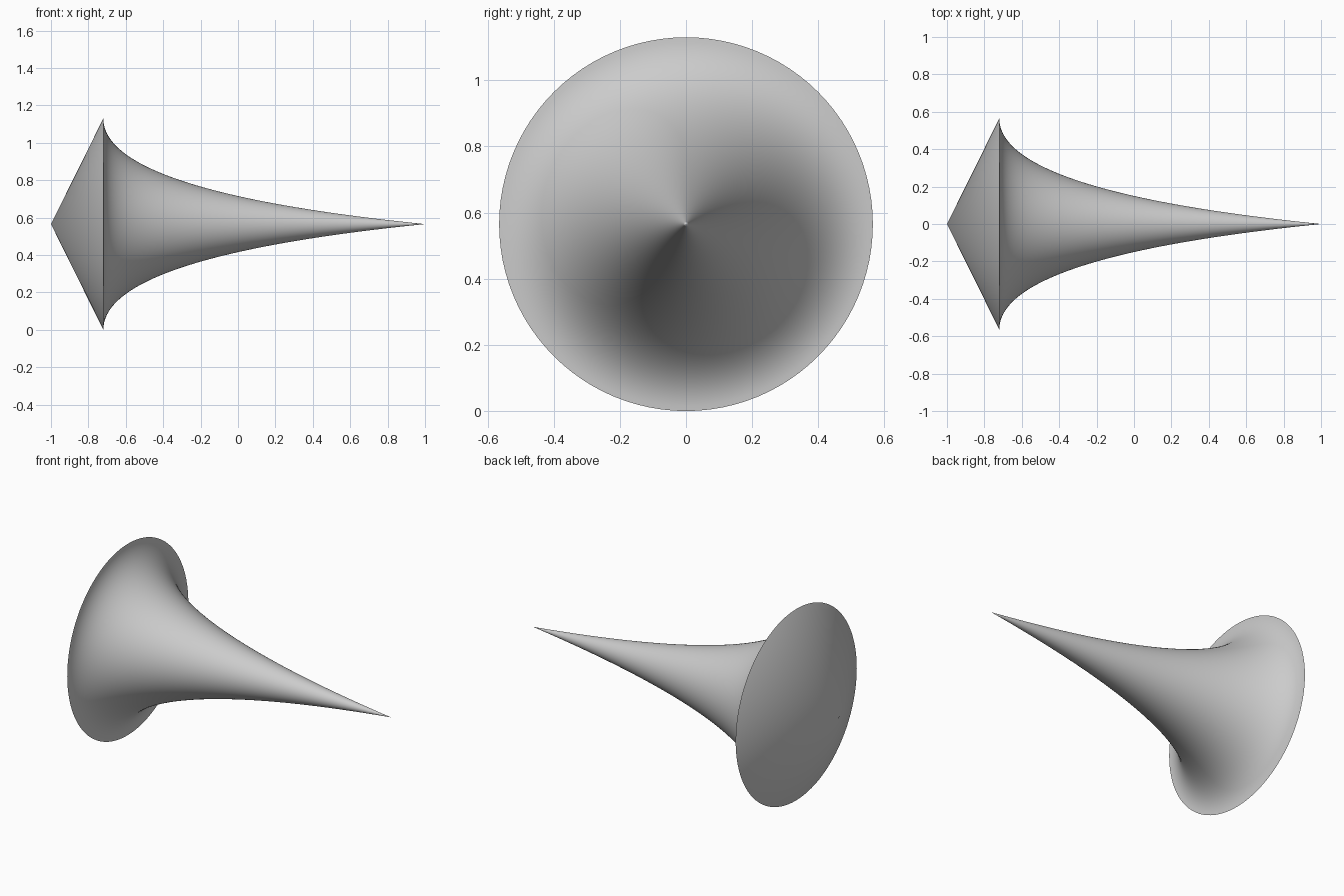
import bpy
import bmesh
import math
from mathutils import Vector

SEGMENTS = 96
RADIUS = 0.565
RIM_X = -0.72

cube = bpy.data.objects.get("Cube")
if cube:
    bpy.data.objects.remove(cube, do_unlink=True)

grey = bpy.data.materials.new("plain grey")
grey.use_nodes = True
colour = (0.6, 0.6, 0.6, 1)
grey.diffuse_color = colour
grey.node_tree.nodes["Principled BSDF"].inputs["Base Color"].default_value = colour


def lathe(name, profile):
    """Revolve (x, radius) points around the long axis."""
    bm = bmesh.new()
    verts = [bm.verts.new((x, 0, r)) for x, r in profile]
    edges = [bm.edges.new(pair) for pair in zip(verts, verts[1:])]
    bmesh.ops.spin(bm, geom=verts + edges, cent=(0, 0, 0), axis=(1, 0, 0),
                   angle=math.tau, steps=SEGMENTS, use_duplicate=False)
    bmesh.ops.remove_doubles(bm, verts=bm.verts, dist=0.00001)
    bmesh.ops.recalc_face_normals(bm, faces=bm.faces)
    mesh = bpy.data.meshes.new(name)
    bm.to_mesh(mesh)
    bm.free()
    mesh.materials.append(grey)
    obj = bpy.data.objects.new(name, mesh)
    obj.location.z = RADIUS
    bpy.context.collection.objects.link(obj)
    bpy.ops.object.select_all(action="DESELECT")
    obj.select_set(True)
    bpy.context.view_layer.objects.active = obj
    bpy.ops.object.shade_smooth_by_angle(angle=math.radians(40))
    return obj


# Flared horn: one quadratic curve from the rim to the needle tip
rim, bend, tip = Vector((RIM_X, RADIUS)), Vector((RIM_X, 0.174)), Vector((1, 0))
STEPS = 48
horn = []
for i in range(STEPS + 1):
    t = i / STEPS
    horn.append(rim * (1 - t) ** 2 + bend * 2 * t * (1 - t) + tip * t ** 2)

# Shallow cone closing the back, joined to the horn at a sharp rim
lathe("flared_horn", [(-1, 0)] + [tuple(p) for p in horn])
